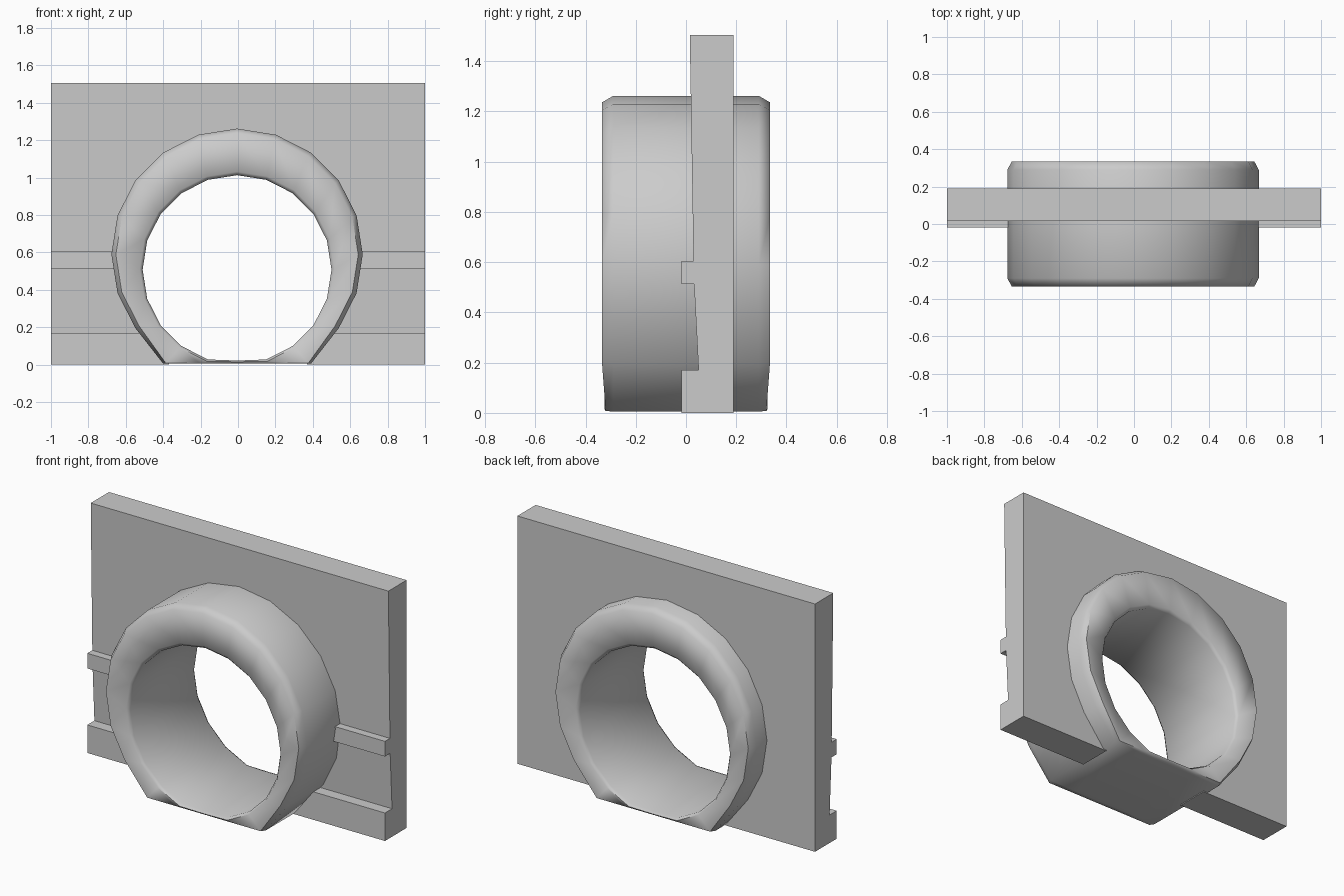
import bpy, bmesh, math

if "Cube" in bpy.data.objects:
    bpy.data.objects.remove(bpy.data.objects["Cube"])

SIDES = 20


def make_object(name, bm):
    bmesh.ops.recalc_face_normals(bm, faces=bm.faces)
    mesh = bpy.data.meshes.new(name)
    bm.to_mesh(mesh)
    bm.free()
    obj = bpy.data.objects.new(name, mesh)
    bpy.context.collection.objects.link(obj)
    return obj


def prism(name, start, end):
    """Solid between two matching outlines."""
    bm = bmesh.new()
    a = [bm.verts.new(p) for p in start]
    b = [bm.verts.new(p) for p in end]
    bm.faces.new(a)
    bm.faces.new(b)
    n = len(a)
    for i in range(n):
        bm.faces.new((a[i], a[(i + 1) % n], b[(i + 1) % n], b[i]))
    return make_object(name, bm)


# Wall panel: side profile (y, z) with two ledges, extruded across x
profile = [(0.19, 0), (0.19, 1.505), (0.015, 1.505), (0.03, 0.605),
           (-0.018, 0.605), (-0.018, 0.513), (0.032, 0.513),
           (0.05, 0.17), (-0.018, 0.17), (-0.018, 0)]
wall = prism("wall_panel", [(-1, y, z) for y, z in profile],
             [(1, y, z) for y, z in profile])

# Opening in the wall, hidden inside the thickness of the ring
arch = []
for k in range(-7, 8):
    a = k * 2 * math.pi / SIDES
    arch.append((0.63 * math.sin(a), 0.59 + 0.63 * math.cos(a)))
arch += [(0.37, 0.01), (0.37, -0.1), (-0.37, -0.1), (-0.37, 0.01)]
cutter = prism("opening_cutter", [(x, -0.5, z) for x, z in arch],
               [(x, 0.5, z) for x, z in arch])
cutter.hide_render = True
cutter.hide_set(True)
cut = wall.modifiers.new("opening", 'BOOLEAN')
cut.object = cutter
cut.operation = 'DIFFERENCE'
cut.solver = 'EXACT'

# Ring: off-centre inner and outer circles, bevelled rims, flattened base
# Each section point: (radius, centre height, y, lowest z)
half = [(0.505, 0.508, 0.305, 0.022), (0.52, 0.512, 0.325, 0.015),
        (0.648, 0.588, 0.335, 0.008), (0.672, 0.59, 0.29, 0.005)]
section = half + [(r, c, -y, low) for r, c, y, low in reversed(half)]
bm = bmesh.new()
loops = []
for k in range(SIDES):
    a = k * 2 * math.pi / SIDES
    loop = []
    for r, c, y, low in section:
        z = c + r * math.cos(a)
        if k in range(8, 13) and r > 0.6:
            z = low                              # flat foot
            y = math.copysign(min(abs(y), 0.32), y)
        loop.append(bm.verts.new((r * math.sin(a) - 0.005, y, max(z, low))))
    loops.append(loop)
n = len(section)
for k in range(SIDES):
    p, q = loops[k], loops[(k + 1) % SIDES]
    for i in range(n):
        j = (i + 1) % n
        bm.faces.new((p[i], p[j], q[j], q[i]))
ring = make_object("round_ring", bm)

bpy.ops.object.select_all(action='DESELECT')
ring.select_set(True)
bpy.context.view_layer.objects.active = ring
bpy.ops.object.shade_smooth_by_angle(angle=math.radians(65))
